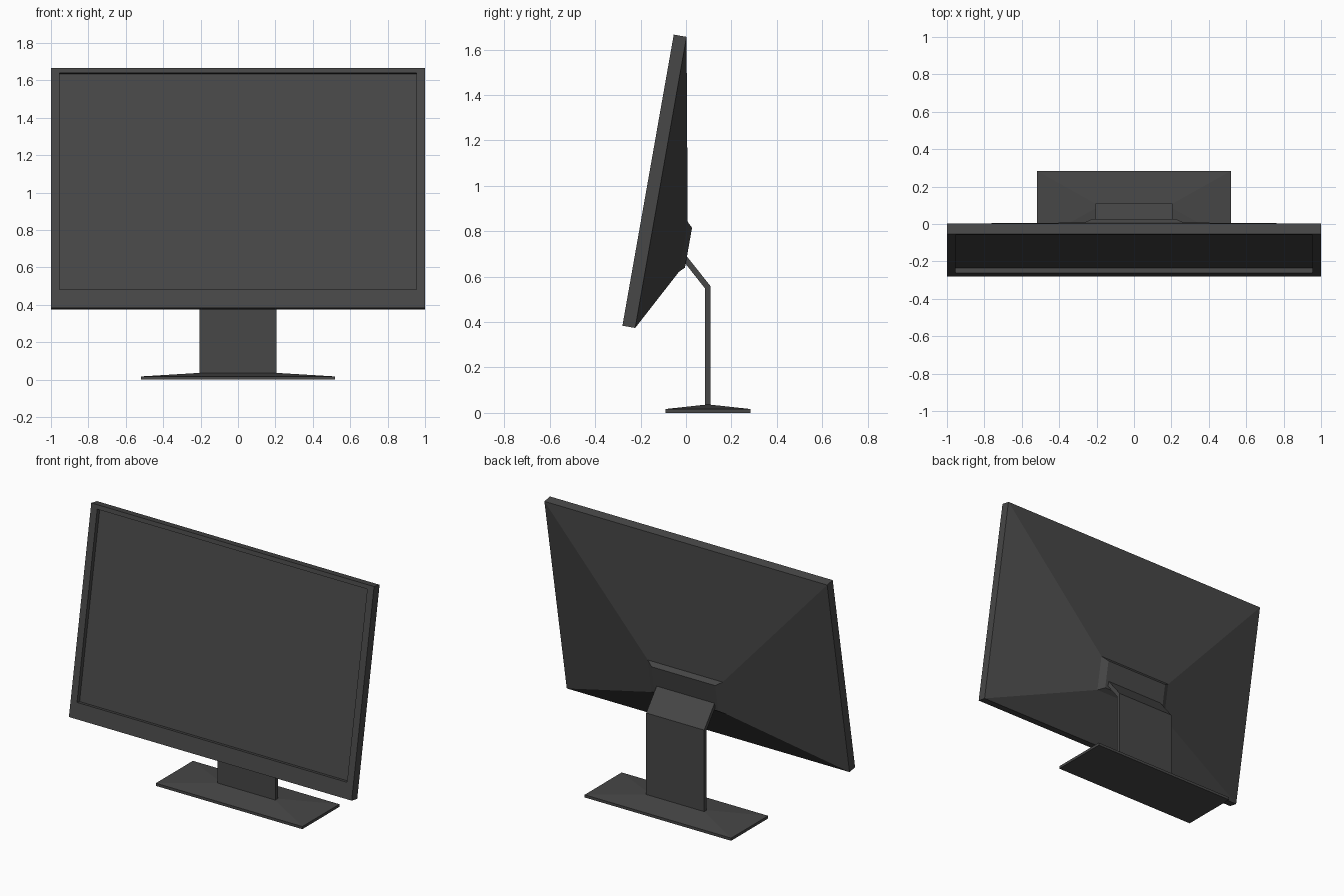
import bpy, bmesh, math
from mathutils import Matrix

if "Cube" in bpy.data.objects:
    bpy.data.objects.remove(bpy.data.objects["Cube"])

charcoal = bpy.data.materials.new("charcoal plastic")
charcoal.diffuse_color = (0.063, 0.063, 0.063, 1)
charcoal.use_nodes = True
charcoal.node_tree.nodes["Principled BSDF"].inputs["Base Color"].default_value = charcoal.diffuse_color


def loft(name, rings, matrix=Matrix.Identity(4)):
    """Join equal-sized point rings into a closed flat-shaded solid."""
    bm = bmesh.new()
    loops = [[bm.verts.new(matrix @ Matrix.Translation(p).to_translation()) for p in r] for r in rings]
    n = len(loops[0])
    for a, b in zip(loops, loops[1:]):
        for i in range(n):
            j = (i + 1) % n
            bm.faces.new((a[i], a[j], b[j], b[i]))
    bm.faces.new(loops[0])
    bm.faces.new(loops[-1])
    bmesh.ops.recalc_face_normals(bm, faces=bm.faces[:])
    me = bpy.data.meshes.new(name)
    bm.to_mesh(me)
    bm.free()
    me.materials.append(charcoal)
    ob = bpy.data.objects.new(name, me)
    bpy.context.collection.objects.link(ob)
    return ob


def upright(hx, low, high, depth):
    return [(-hx, depth, low), (hx, depth, low), (hx, depth, high), (-hx, depth, high)]


def level(hx, y0, y1, z):
    return [(-hx, y0, z), (hx, y0, z), (hx, y1, z), (-hx, y1, z)]


# Tilted display: recessed screen, bezel, rim, sloped back, mounting block
tilt = Matrix.Translation((0, -0.28, 0.384)) @ Matrix.Rotation(math.radians(-10), 4, 'X')
loft("display_panel", [
    upright(0.955, 0.10, 1.275, 0.027),
    upright(0.955, 0.10, 1.275, 0.0),
    upright(1.0, 0.0, 1.302, 0.0),
    upright(1.0, 0.0, 1.302, 0.057),
    upright(0.265, 0.277, 0.50, 0.204),
    upright(0.225, 0.30, 0.478, 0.227),
], tilt)

# Bent neck plate
profile = [(0.084, 0.02), (0.109, 0.02), (0.109, 0.557), (-0.008, 0.704),
           (-0.026, 0.687), (0.084, 0.548)]
loft("stand_neck", [[(x, y, z) for y, z in profile] for x in (-0.205, 0.205)])

# Base with gently sloped top
loft("stand_base", [
    level(0.518, -0.09, 0.284, 0.0),
    level(0.518, -0.09, 0.284, 0.017),
    level(0.205, 0.084, 0.109, 0.036),
])
